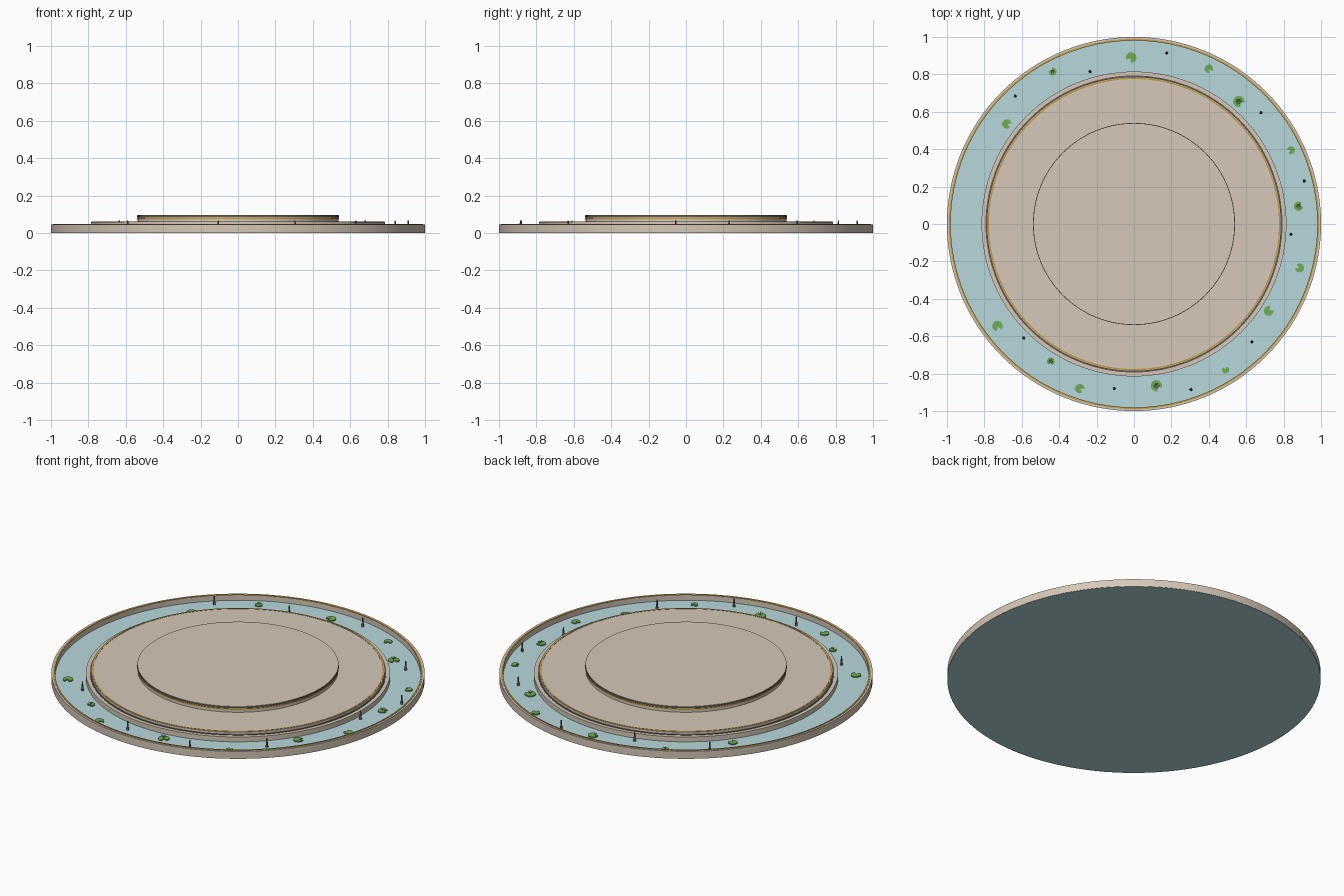
import bpy
import bmesh
from math import cos, sin, pi, radians

cube = bpy.data.objects.get("Cube")
if cube:
    bpy.data.objects.remove(cube, do_unlink=True)


def material(name, red, green, blue):
    mat = bpy.data.materials.new(name)
    mat.use_nodes = True
    colour = (red, green, blue, 1)
    mat.diffuse_color = colour
    mat.node_tree.nodes["Principled BSDF"].inputs["Base Color"].default_value = colour
    return mat


stone = material("pale stone", .67, .58, .48)
water_blue = material("pool water", .47, .69, .72)
gold = material("gold trim", .55, .33, .05)
bronze = material("dark bronze", .13, .11, .09)
leaf = material("lily green", .16, .42, .09)
cream = material("blossom cream", .75, .72, .42)


def finish(name, bm, mat, smooth=True):
    """Turn a bmesh into a named, coloured object."""
    bmesh.ops.recalc_face_normals(bm, faces=bm.faces)
    mesh = bpy.data.meshes.new(name)
    bm.to_mesh(mesh)
    bm.free()
    mesh.materials.append(mat)
    obj = bpy.data.objects.new(name, mesh)
    bpy.context.collection.objects.link(obj)
    if smooth:
        bpy.ops.object.select_all(action='DESELECT')
        obj.select_set(True)
        bpy.context.view_layer.objects.active = obj
        bpy.ops.object.shade_smooth_by_angle(angle=radians(35))
    return obj


def disc(name, radius, bottom, top, mat, sides=128):
    """Solid round slab."""
    bm = bmesh.new()
    ring = [bm.verts.new((radius * cos(2 * pi * i / sides),
                          radius * sin(2 * pi * i / sides), bottom)) for i in range(sides)]
    face = bm.faces.new(ring)
    out = bmesh.ops.extrude_face_region(bm, geom=[face], use_keep_orig=True)
    for v in out["geom"]:
        if isinstance(v, bmesh.types.BMVert):
            v.co.z = top
    return finish(name, bm, mat)


def band(name, inner, outer, bottom, top, mat, sides=128):
    """Hollow ring with a rectangular section."""
    bm = bmesh.new()
    section = [(inner, bottom), (outer, bottom), (outer, top), (inner, top)]
    rows = [[bm.verts.new((r * cos(2 * pi * i / sides), r * sin(2 * pi * i / sides), z))
             for r, z in section] for i in range(sides)]
    for i, row in enumerate(rows):
        after = rows[(i + 1) % sides]
        for j in range(4):
            k = (j + 1) % 4
            bm.faces.new((row[j], after[j], after[k], row[k]))
    return finish(name, bm, mat)


# Pool and its outer wall
WATER = .015
disc("pool_water", .998, 0, WATER, water_blue)
band("outer_wall", .98, 1, .001, .045, stone)
band("outer_wall_gold_trim", .981, .989, .042, .0475, gold)

# Stepped island
disc("island_coping", .815, .005, .044, stone)
band("coping_shadow_trim", .78, .794, .04, .0465, bronze)
disc("island_platform", .787, .03, .06, stone)
band("platform_gold_trim", .775, .782, .058, .0615, gold)

# Raised centre stage with its trims
disc("centre_stage", .537, .05, .095, stone)
band("stage_gold_trim", .53, .54, .076, .083, gold)
band("stage_bronze_trim", .53, .539, .085, .093, bronze)


def lily_pad(index, x, y, radius, notch):
    """Round leaf with a wedge missing."""
    bm = bmesh.new()
    steps, gap = 18, radians(28)
    start = radians(notch) + gap
    sweep = 2 * pi - 2 * gap
    outline = [(x + radius * .15 * cos(start - gap), y + radius * .15 * sin(start - gap))]
    for i in range(steps + 1):
        a = start + sweep * i / steps
        outline.append((x + radius * cos(a), y + radius * sin(a)))
    low = [bm.verts.new((px, py, WATER)) for px, py in outline]
    high = [bm.verts.new((px, py, WATER + .006)) for px, py in outline]
    count = len(outline)
    for i in range(count):
        j = (i + 1) % count
        bm.faces.new((low[i], low[j], high[j], high[i]))
        if 0 < i < count - 1:
            bm.faces.new((high[0], high[i], high[j]))
            bm.faces.new((low[0], low[j], low[i]))
    finish(f"lily_pad_{index}", bm, leaf, smooth=False)


def blossom(index, x, y, size):
    """Small open flower of pointed petals."""
    bm = bmesh.new()
    z = WATER + .007
    for i in range(6):
        a = i * pi / 3
        points = [(0, 0, 0), (.6, -.4, .5), (1, 0, 1), (.6, .4, .5)]
        bm.faces.new([bm.verts.new((x + size * (r * cos(a + t)), y + size * (r * sin(a + t)),
                                    z + size * h)) for r, t, h in points])
    finish(f"blossom_{index}", bm, cream, smooth=False)


# Lily pads: x, y, radius, notch direction in degrees, flowering or not
pads = [
    (-.015, .89, .028, 235, False), (.4, .83, .023, 300, False),
    (.56, .655, .03, 320, True), (.84, .395, .021, 200, False),
    (.88, .095, .025, 20, True), (.885, -.235, .024, 160, False),
    (.72, -.465, .026, 40, False), (.49, -.78, .019, 100, False),
    (.12, -.865, .03, 310, True), (-.29, -.88, .025, 330, False),
    (-.445, -.735, .021, 260, True), (-.73, -.545, .028, 290, False),
    (-.68, .535, .025, 340, False), (-.435, .815, .021, 130, True),
]
for number, (x, y, radius, notch, flowering) in enumerate(pads, 1):
    lily_pad(number, x, y, radius, notch)
    if flowering:
        blossom(number, x, y, radius * .55)

# Fountain nozzles: a tapered stem on a round foot
nozzles = [(.175, .915), (-.235, .815), (-.635, .685), (.68, .595), (.91, .23),
           (.84, -.055), (.63, -.63), (.305, -.885), (-.105, -.88), (-.59, -.61)]
for number, (x, y) in enumerate(nozzles, 1):
    bm = bmesh.new()
    for wide, narrow, bottom, top in ((.008, .007, .012, .024), (.006, .003, .024, .066)):
        made = bmesh.ops.create_cone(bm, cap_ends=True, segments=12, radius1=wide,
                                     radius2=narrow, depth=top - bottom)
        bmesh.ops.translate(bm, verts=made["verts"], vec=(x, y, (bottom + top) / 2))
    finish(f"fountain_nozzle_{number}", bm, bronze)
